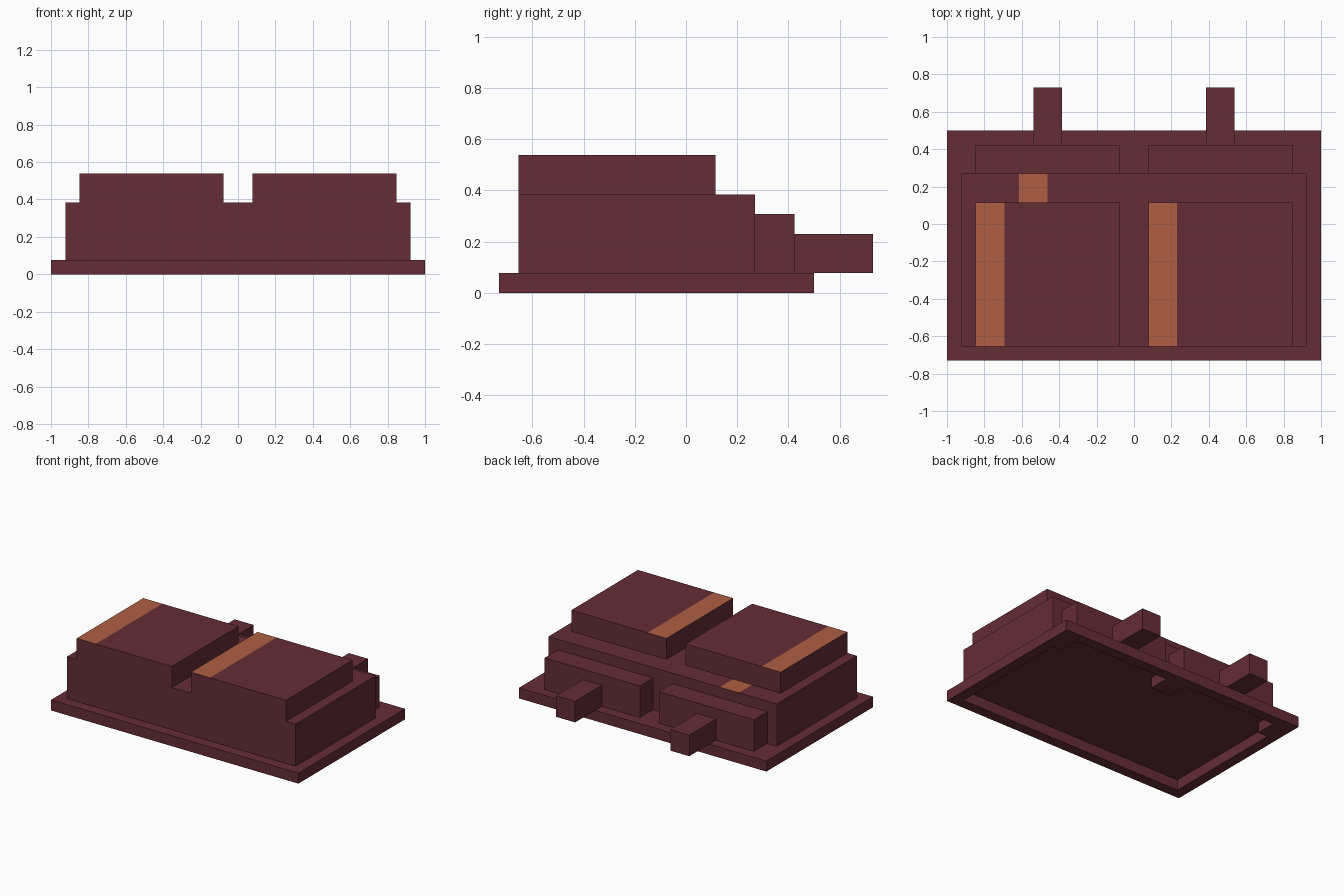
import bpy, bmesh
from mathutils import Vector

if "Cube" in bpy.data.objects:
    bpy.data.objects.remove(bpy.data.objects["Cube"])

U = 2 / 26  # block unit: the model is 26 units wide


def material(name, rgb):
    m = bpy.data.materials.new(name)
    m.diffuse_color = (*rgb, 1)
    m.use_nodes = True
    m.node_tree.nodes["Principled BSDF"].inputs["Base Color"].default_value = m.diffuse_color
    return m


MATS = [material("dark_red", (0.130, 0.0262, 0.0369)),
        material("copper_orange", (0.434, 0.1144, 0.0578))]


def finish(name, bm):
    bmesh.ops.recalc_face_normals(bm, faces=bm.faces)
    bmesh.ops.scale(bm, vec=(U, U, U), verts=bm.verts)
    me = bpy.data.meshes.new(name)
    bm.to_mesh(me)
    bm.free()
    for m in MATS:
        me.materials.append(m)
    bpy.context.collection.objects.link(bpy.data.objects.new(name, me))


def box(name, x, y, z, patch=None):
    """Box from ranges in units; patch = (x range, y range) painted on top."""
    bm = bmesh.new()
    bmesh.ops.create_cube(bm, size=1)
    for v in bm.verts:
        v.co = Vector([r[0] if c < 0 else r[1] for c, r in zip(v.co, (x, y, z))])
    if patch:
        for axis in (0, 1):
            for cut in patch[axis]:
                n, p = Vector((0, 0, 0)), Vector((0, 0, 0))
                n[axis], p[axis] = 1, cut
                if (x, y)[axis][0] < cut < (x, y)[axis][1]:
                    bmesh.ops.bisect_plane(bm, geom=bm.verts[:] + bm.edges[:] + bm.faces[:],
                                           plane_co=p, plane_no=n)
        bm.normal_update()
        for f in bm.faces:
            c = f.calc_center_median()
            inside = all(patch[a][0] < c[a] < patch[a][1] for a in (0, 1))
            f.material_index = int(inside and c.z > z[1] - 0.01)
    finish(name, bm)


# Base: a frame, open underneath the body and the rear blocks
bm = bmesh.new()
xs = [-13, -12, -11, -1, 1, 11, 12, 13]
ys = [-9.5, -8.5, 3.5, 5.5, 6.5]
for x0, x1 in zip(xs, xs[1:]):
    for y0, y1 in zip(ys, ys[1:]):
        cx, cy = abs(x0 + x1) / 2, (y0 + y1) / 2
        if (cx < 12 and -8.5 < cy < 3.5) or (1 < cx < 11 and 3.5 < cy < 5.5):
            continue
        bm.faces.new([bm.verts.new(c) for c in
                      ((x0, y0, 0), (x1, y0, 0), (x1, y1, 0), (x0, y1, 0))])
bmesh.ops.remove_doubles(bm, verts=bm.verts, dist=0.001)
ext = bmesh.ops.extrude_face_region(bm, geom=bm.faces[:], use_keep_orig=True)
bmesh.ops.translate(bm, vec=(0, 0, 1),
                    verts=[g for g in ext["geom"] if isinstance(g, bmesh.types.BMVert)])
finish("base_frame", bm)

# Main body with a small painted square behind the left top block
box("main_body", (-12, 12), (-8.5, 3.5), (1, 5), ((-8, -6), (1.5, 3.5)))

# Paired parts: top blocks with a stripe on their left side, rear blocks, rear pegs
for side, x0 in (("left", -11), ("right", 1)):
    x = (x0, x0 + 10)
    box(side + "_top_block", x, (-8.5, 1.5), (5, 7), ((x0, x0 + 2), (-8.5, 1.5)))
    box(side + "_rear_block", x, (3.5, 5.5), (1, 4))
    box(side + "_rear_peg", (x0 + 4, x0 + 6), (5.5, 9.5), (1, 3))
